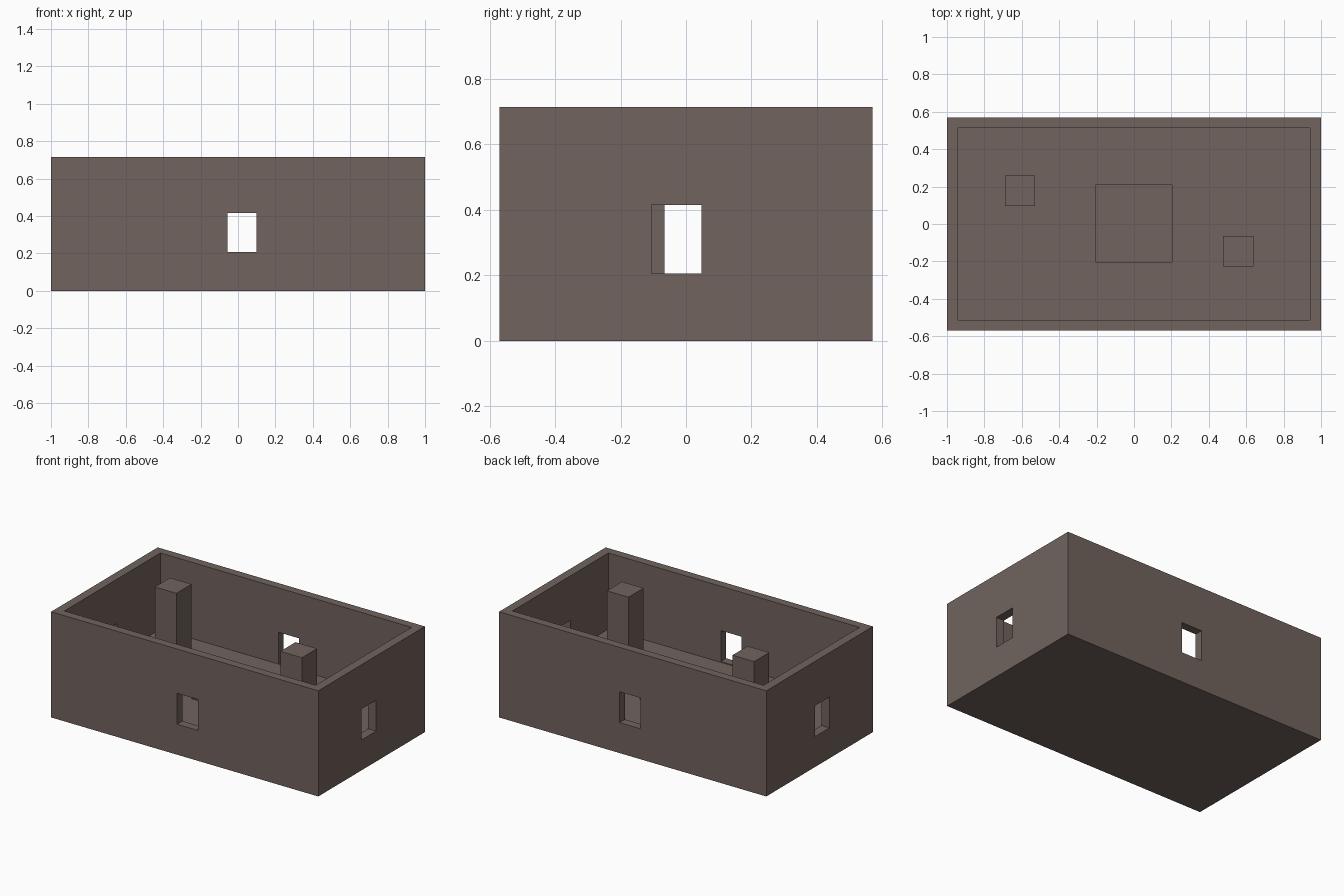
import bpy

if "Cube" in bpy.data.objects:
    bpy.data.objects.remove(bpy.data.objects["Cube"])

stone = bpy.data.materials.new("brown grey stone")
stone.diffuse_color = (0.165, 0.127, 0.111, 1)
stone.use_nodes = True
stone.node_tree.nodes["Principled BSDF"].inputs["Base Color"].default_value = stone.diffuse_color


def box(name, x, y, z):
    """Box spanning the given (min, max) ranges."""
    bpy.ops.mesh.primitive_cube_add(size=1, location=[(a + b) / 2 for a, b in (x, y, z)])
    ob = bpy.context.object
    ob.name = name
    ob.scale = [b - a for a, b in (x, y, z)]
    bpy.ops.object.transform_apply(location=True, rotation=False, scale=True)
    ob.data.materials.append(stone)
    return ob


def cut(target, name, x, y, z):
    """Subtract a hidden box from the target."""
    cutter = box(name, x, y, z)
    cutter.hide_render = True
    cutter.hide_set(True)
    mod = target.modifiers.new(name, 'BOOLEAN')
    mod.operation = 'DIFFERENCE'
    mod.solver = 'EXACT'
    mod.object = cutter


# Walled room on a thick base
room = box("room_shell", (-1, 1), (-0.57, 0.57), (0, 0.715))
cut(room, "room_cutter", (-0.94, 0.94), (-0.513, 0.513), (0.2, 1))

# Square pit sunk into the middle of the floor
cut(room, "pit_cutter", (-0.207, 0.203), (-0.203, 0.208), (0.07, 0.5))

# Window pairs in opposite walls
cut(room, "front_back_window_cutter", (-0.057, 0.098), (-1, 1), (0.206, 0.415))
cut(room, "side_window_cutter", (-1.5, 1.5), (-0.106, 0.048), (0.206, 0.415))

# Two square pillars standing on the floor
for name, cx, cy in (("left_pillar", -0.61, 0.178), ("right_pillar", 0.557, -0.146)):
    box(name, (cx - 0.081, cx + 0.081), (cy - 0.081, cy + 0.081), (0.2, 0.711))
